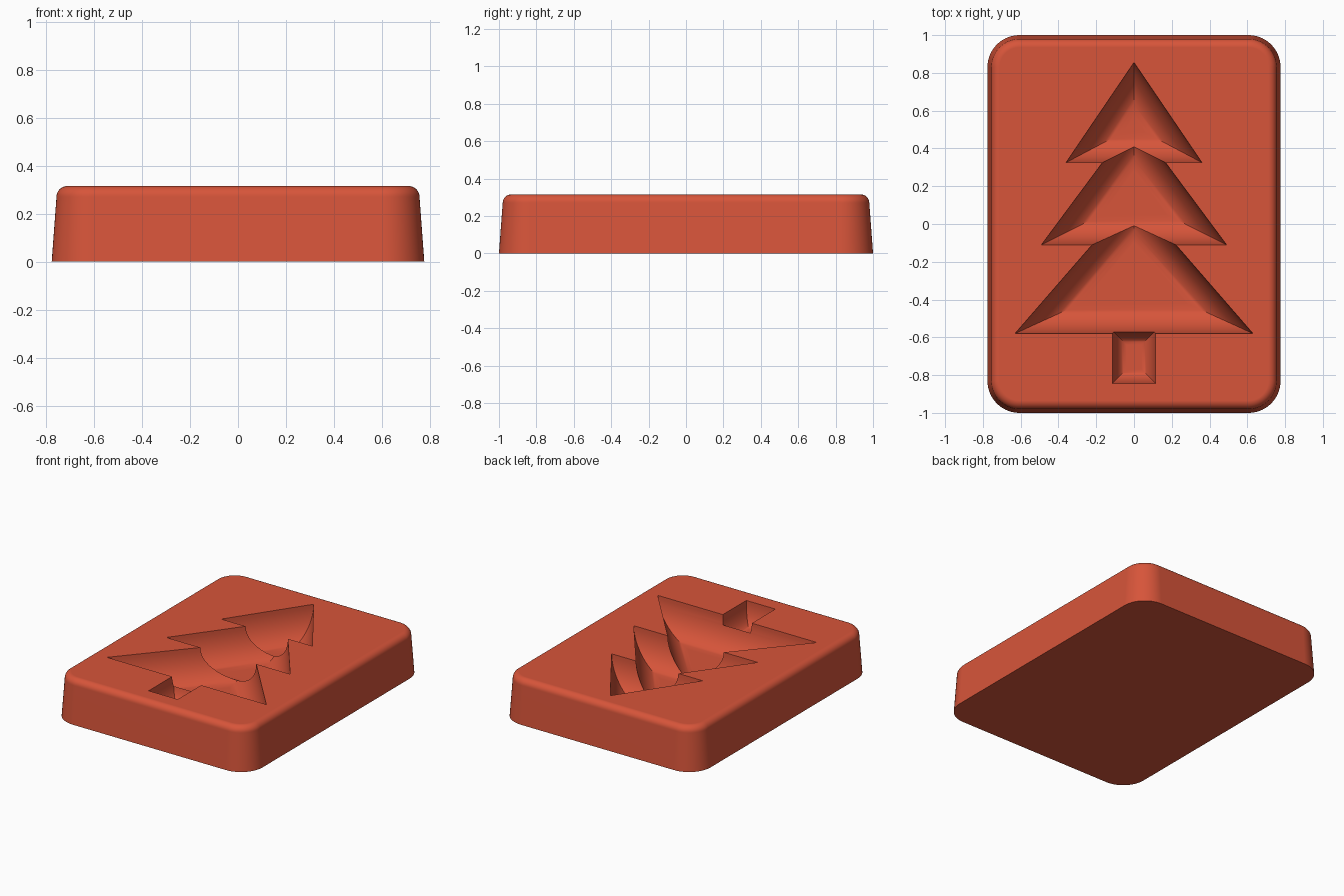
import bpy
import bmesh
from math import sin, cos, pi, hypot, radians

if "Cube" in bpy.data.objects:
    bpy.data.objects.remove(bpy.data.objects["Cube"], do_unlink=True)

TOP = 0.315          # height of the block
DEPTH = 0.23         # deepest point of the tree hollow
WALL = 0.16          # width of the curved wall of the hollow

clay = bpy.data.materials.new("terracotta red")
clay.use_nodes = True
COLOUR = (0.68, 0.09, 0.042, 1)
clay.diffuse_color = COLOUR
clay.node_tree.nodes["Principled BSDF"].inputs["Base Color"].default_value = COLOUR


def loft(name, rings):
    """Skin a stack of equal-length rings and cap both ends."""
    bm = bmesh.new()
    loops = [[bm.verts.new(p) for p in ring] for ring in rings]
    for low, high in zip(loops, loops[1:]):
        for i in range(len(low)):
            j = (i + 1) % len(low)
            bm.faces.new((low[i], low[j], high[j], high[i]))
    bm.faces.new(loops[0])
    bm.faces.new(loops[-1])
    bmesh.ops.recalc_face_normals(bm, faces=bm.faces)
    mesh = bpy.data.meshes.new(name)
    bm.to_mesh(mesh)
    bm.free()
    mesh.materials.append(clay)
    obj = bpy.data.objects.new(name, mesh)
    bpy.context.collection.objects.link(obj)
    return obj


def rounded_rect(inset, z, half_x=0.776, half_y=1.0, radius=0.17, steps=14):
    """Rounded rectangle outline, shrunk by inset."""
    r = radius - inset
    ring = []
    for corner, (sx, sy) in enumerate(((1, 1), (-1, 1), (-1, -1), (1, -1))):
        for k in range(steps + 1):
            a = (corner + k / steps) * pi / 2
            ring.append((sx * (half_x - radius) + r * cos(a),
                         sy * (half_y - radius) + r * sin(a), z))
    return ring


def hollow_profile(width, depth, steps=14):
    """Pairs of inset and height along a curved wall, starting above the block."""
    yield 0, TOP + 0.05
    for k in range(steps + 1):
        a = k / steps * pi / 2
        yield width * (1 - cos(a)), TOP - depth * sin(a)


def tier_cutter(name, apex, base, half):
    """Triangular hollow: each ring is the triangle shrunk about its incentre."""
    height = apex - base
    r = half * height / (half + hypot(half, height))
    cy = base + r
    rings = []
    for inset, z in hollow_profile(WALL, DEPTH):
        f = 1 - inset / r
        rings.append([(x * f, cy + (y - cy) * f, z)
                      for x, y in ((-half, base), (half, base), (0, apex))])
    return loft(name, rings)


def trunk_cutter(name, half, low, high):
    rings = []
    for s, z in hollow_profile(0.075, 0.16):
        x, y0, y1 = half - s, low + s, high - s
        rings.append([(-x, y0, z), (x, y0, z), (x, y1, z), (-x, y1, z)])
    return loft(name, rings)


# Block with drafted sides and a rounded top edge
edge, draft = 0.045, 0.02
rings = [rounded_rect(0, 0), rounded_rect(draft, TOP - edge)]
for k in range(1, 9):
    a = k / 8 * pi / 2
    rings.append(rounded_rect(draft + edge * (1 - cos(a)), TOP - edge + edge * sin(a)))
block = loft("mould_block", rings)

# Tree hollow: three tiers and a trunk
cutters = [
    tier_cutter("upper_tier_cutter", 0.855, 0.325, 0.36),
    tier_cutter("middle_tier_cutter", 0.55, -0.11, 0.49),
    tier_cutter("lower_tier_cutter", 0.145, -0.58, 0.63),
    trunk_cutter("trunk_cutter", 0.115, -0.845, -0.565),
]
bpy.ops.object.select_all(action="DESELECT")
block.select_set(True)
bpy.context.view_layer.objects.active = block
for cutter in cutters:
    cutter.hide_render = True
    cut = block.modifiers.new(cutter.name, "BOOLEAN")
    cut.operation = "DIFFERENCE"
    cut.solver = "EXACT"
    cut.object = cutter
    bpy.ops.object.modifier_apply(modifier=cut.name)
    bpy.data.objects.remove(cutter, do_unlink=True)

# Smooth curves, crisp rims
bpy.ops.object.shade_smooth_by_angle(angle=radians(32))
weighted = block.modifiers.new("flat_faces", "WEIGHTED_NORMAL")
weighted.keep_sharp = True
